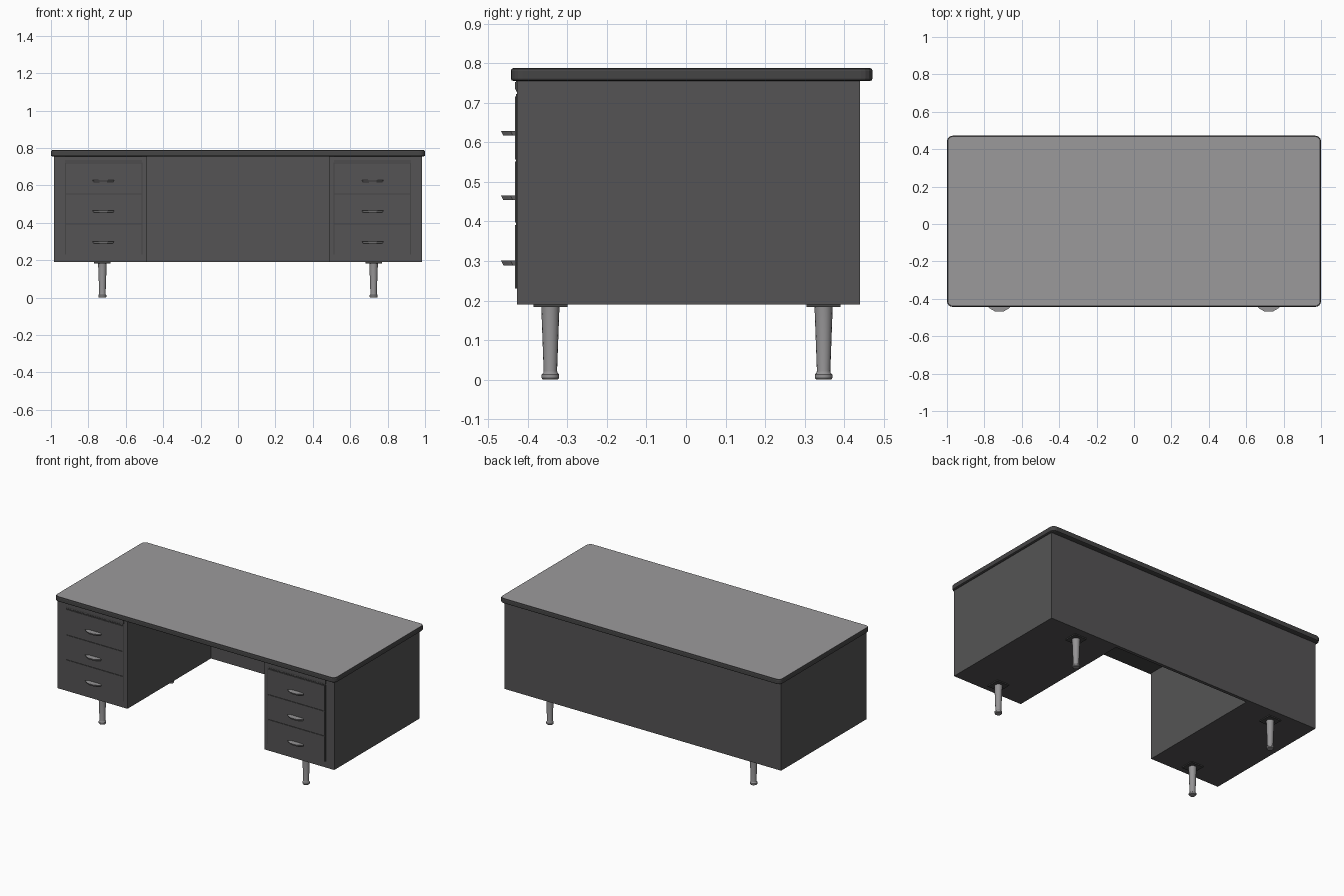
import bpy, bmesh, math
from mathutils import Vector

cube = bpy.data.objects.get("Cube")
if cube:
    bpy.data.objects.remove(cube, do_unlink=True)


def material(name, grey):
    m = bpy.data.materials.new(name)
    m.use_nodes = True
    colour = (grey, grey * 0.98, grey, 1)
    m.diffuse_color = colour
    m.node_tree.nodes["Principled BSDF"].inputs["Base Color"].default_value = colour
    return m


BODY = material("charcoal paint", 0.09)
LAMINATE = material("grey laminate", 0.33)
METAL = material("brushed metal", 0.3)
EDGE = material("dark edging", 0.06)


def finish(name, bm, mats, smooth=False):
    bmesh.ops.recalc_face_normals(bm, faces=bm.faces)
    mesh = bpy.data.meshes.new(name)
    bm.to_mesh(mesh)
    bm.free()
    for m in mats:
        mesh.materials.append(m)
    ob = bpy.data.objects.new(name, mesh)
    bpy.context.collection.objects.link(ob)
    if smooth:
        bpy.ops.object.select_all(action='DESELECT')
        ob.select_set(True)
        bpy.context.view_layer.objects.active = ob
        bpy.ops.object.shade_smooth_by_angle(angle=math.radians(35))
    return ob


def box(name, low, high, mat):
    bm = bmesh.new()
    low, high = Vector(low), Vector(high)
    bmesh.ops.create_cube(bm, size=1)
    for v in bm.verts:
        v.co = (low + high) / 2 + v.co * (high - low)
    return finish(name, bm, [mat])


def prism(bm, outline, z0, z1):
    face = bm.faces.new([bm.verts.new((x, y, z0)) for x, y in outline])
    up = bmesh.ops.extrude_face_region(bm, geom=[face])["geom"]
    bmesh.ops.translate(bm, vec=(0, 0, z1 - z0),
                        verts=[g for g in up if isinstance(g, bmesh.types.BMVert)])


# Worktop: rounded corners, bevelled rim, pale upper face
bm = bmesh.new()
prism(bm, [(-1, -.443), (1, -.443), (1, .472), (-1, .472)], .755, .788)
corners = [e for e in bm.edges if abs(e.verts[0].co.z - e.verts[1].co.z) > .01]
bmesh.ops.bevel(bm, geom=corners, offset=.03, segments=4, profile=.5, affect='EDGES')
rim = [e for e in bm.edges if abs(e.verts[0].co.z - e.verts[1].co.z) < .001]
bmesh.ops.bevel(bm, geom=rim, offset=.007, segments=2, profile=.5, affect='EDGES')
for f in bm.faces:
    f.material_index = 0 if f.calc_center_median().z > .7875 else 1
finish("worktop", bm, [LAMINATE, EDGE])

# Back panel closing the knee space
box("back_panel", (-.985, .42, .19), (.985, .44, .757), BODY)


def handle(name, cx, z):
    # Winged pull: narrow root, widest at the middle, sloped lip
    bm = bmesh.new()
    half = [(.03, -.425), (.058, -.444), (.05, -.452), (.022, -.468)]
    outline = half + [(-x, y) for x, y in reversed(half)]
    prism(bm, [(cx + x, y) for x, y in outline], z - .006, z + .006)
    for v in bm.verts:
        if v.co.z < z:
            v.co.y += .006
            v.co.x = cx + (v.co.x - cx) * .9
    finish(name, bm, [METAL])


def leg(name, cx, cy):
    # Tapered leg with a ringed foot, spun from its profile
    profile = [(0, 0), (.019, 0), (.022, .004), (.022, .013), (.018, .017),
               (.017, .022), (.023, .184), (0, .184)]
    bm = bmesh.new()
    verts = [bm.verts.new((r, 0, z)) for r, z in profile]
    edges = [bm.edges.new(p) for p in zip(verts, verts[1:])]
    bmesh.ops.spin(bm, geom=verts + edges, cent=(0, 0, 0), axis=(0, 0, 1),
                   angle=math.tau, steps=16)
    bmesh.ops.remove_doubles(bm, verts=bm.verts, dist=.0005)
    bmesh.ops.translate(bm, verts=bm.verts, vec=(cx, cy, 0))
    finish(name, bm, [METAL], smooth=True)


for side, s in (("left", 1), ("right", -1)):
    cx = s * .72

    def span(a, b):
        return sorted((s * a, s * b))

    # Pedestal carcass
    x0, x1 = span(.487, .985)
    box(side + "_pedestal", (x0, -.428, .19), (x1, .425, .757), BODY)

    # Dark recess showing as the gaps around the drawers
    x0, x1 = span(.511, .925)
    box(side + "_drawer_gap", (x0, -.4295, .23), (x1, -.42, .722), EDGE)

    # Drawers with pulls
    for label, low, high, pull in (("bottom", .23, .391, .295),
                                   ("middle", .397, .551, .46),
                                   ("top", .557, .716, .623)):
        x0, x1 = span(.516, .92)
        box(f"{side}_{label}_drawer", (x0, -.433, low), (x1, -.42, high), BODY)
        handle(f"{side}_{label}_handle", cx, pull)

    # Pull-out writing board
    x0, x1 = span(.513, .925)
    box(side + "_board_slot", (x0, -.4295, .728), (x1, -.42, .757), EDGE)
    box(side + "_writing_board", (x0, -.433, .734), (x1, -.42, .753), BODY)

    # Legs and their mounting plates
    for end, y in (("front", -.343), ("back", .348)):
        lx = s * .725
        box(f"{side}_{end}_leg_plate", (lx - .044, y - .043, .183),
            (lx + .044, y + .043, .191), EDGE)
        leg(f"{side}_{end}_leg", lx, y)
